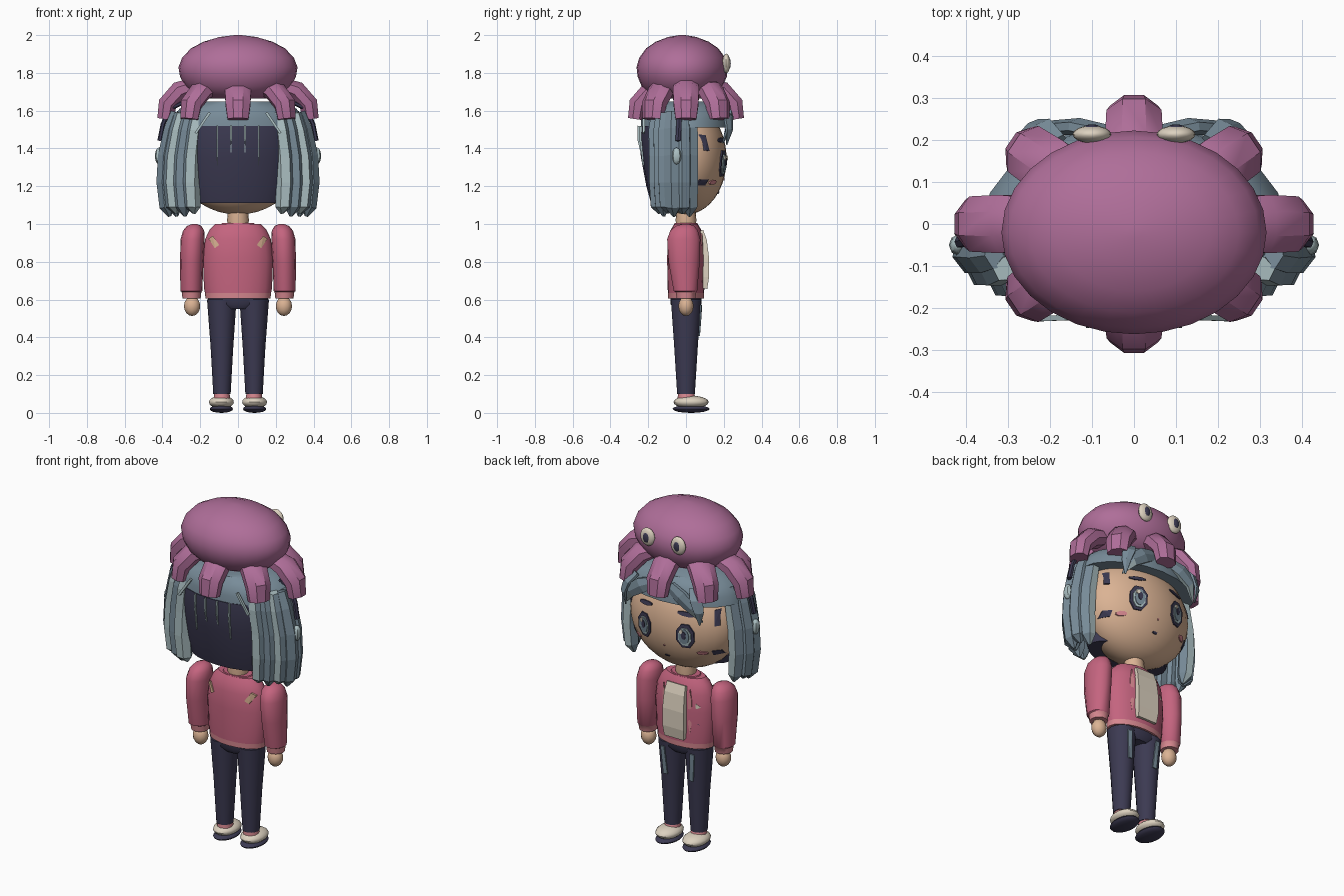
import bpy, bmesh
from math import sin, cos, pi, sqrt, radians
from mathutils import Vector

cube = bpy.data.objects.get("Cube")
if cube:
    bpy.data.objects.remove(cube, do_unlink=True)


def material(name, code):
    def lin(c):
        return c / 12.92 if c <= 0.04045 else ((c + 0.055) / 1.055) ** 2.4
    col = [lin(int(code[i:i + 2], 16) / 255) for i in (0, 2, 4)] + [1]
    m = bpy.data.materials.new(name)
    m.use_nodes = True
    m.diffuse_color = col
    m.node_tree.nodes["Principled BSDF"].inputs["Base Color"].default_value = col
    return m


PLUM = material("plum", "AF6E99")
HAIR = material("slate hair", "788C99")
PALE = material("pale hair", "ABBFC2")
NAVY = material("navy", "3C3A52")
RED = material("rose jacket", "C4647F")
PINK = material("soft pink", "D78890")
SKIN = material("skin", "DBB394")
CREAM = material("cream", "DDD2C0")


def finish(name, bm, mats, angle=40, rule=None):
    bmesh.ops.recalc_face_normals(bm, faces=bm.faces)
    if rule:
        for f in bm.faces:
            f.normal_update()
            f.material_index = rule(f)
    me = bpy.data.meshes.new(name)
    bm.to_mesh(me)
    bm.free()
    for m in mats:
        me.materials.append(m)
    ob = bpy.data.objects.new(name, me)
    bpy.context.collection.objects.link(ob)
    if angle:
        bpy.ops.object.select_all(action="DESELECT")
        ob.select_set(True)
        bpy.context.view_layer.objects.active = ob
        bpy.ops.object.shade_smooth_by_angle(angle=radians(angle))
    return ob


def skin_rings(bm, rings):
    loops = [[bm.verts.new(p) for p in r] for r in rings]
    n = len(loops[0])
    for a, b in zip(loops, loops[1:]):
        for i in range(n):
            j = (i + 1) % n
            bm.faces.new((a[i], a[j], b[j], b[i]))
    bm.faces.new(loops[0])
    bm.faces.new(loops[-1])


def ellipsoid(name, loc, size, mat, seg=20, rings=12):
    bm = bmesh.new()
    bmesh.ops.create_uvsphere(bm, u_segments=seg, v_segments=rings, radius=1)
    for v in bm.verts:
        v.co = Vector(a * b + c for a, b, c in zip(v.co, size, loc))
    return finish(name, bm, [mat])


def loft(name, rings, mats, sides=16, rule=None):
    """Stack of level ellipses given as (x, y, z, rx, ry)."""
    bm = bmesh.new()
    skin_rings(bm, [[(x + rx * cos(2 * pi * i / sides), y + ry * sin(2 * pi * i / sides), z)
                     for i in range(sides)] for x, y, z, rx, ry in rings])
    return finish(name, bm, mats, 40, rule)


def tube(name, pts, radii, side, mats, sides=6, angle=0, rule=None):
    """Tapered tube along a path; radii are (along side, across side)."""
    bm = bmesh.new()
    pts, side, rings = [Vector(p) for p in pts], Vector(side).normalized(), []
    for k, p in enumerate(pts):
        t = (pts[min(k + 1, len(pts) - 1)] - pts[max(k - 1, 0)]).normalized()
        n = side.cross(t).normalized()
        a, b = radii[k]
        rings.append([p + side * a * cos(2 * pi * (i + .5) / sides)
                      + n * b * sin(2 * pi * (i + .5) / sides) for i in range(sides)])
    skin_rings(bm, rings)
    return finish(name, bm, mats, angle, rule)


def patch(name, x, z, w, h, mat, surf, lift=0.005, tilt=0, sides=12):
    """Thin plate hugging a surface y = surf(x, z, lift)."""
    bm = bmesh.new()
    mid = bm.verts.new((x, surf(x, z, lift), z))
    rim, skirt = [], []
    for i in range(sides):
        a = 2 * pi * (i + .5) / sides
        u, v = w * cos(a), h * sin(a)
        px, pz = x + u * cos(tilt) - v * sin(tilt), z + u * sin(tilt) + v * cos(tilt)
        rim.append(bm.verts.new((px, surf(px, pz, lift), pz)))
        skirt.append(bm.verts.new((px, surf(px, pz, -0.003), pz)))
    for i in range(sides):
        j = (i + 1) % sides
        bm.faces.new((mid, rim[i], rim[j]))
        bm.faces.new((rim[i], skirt[i], skirt[j], rim[j]))
    return finish(name, bm, [mat], 0)


def face_y(x, z, lift):
    return 0.215 * sqrt(max(0, 1 - (x / .33) ** 2 - ((z - 1.345) / .295) ** 2)) + lift


def back_y(x, z, lift):
    return -0.094 * sqrt(max(0, 1 - (x / .178) ** 2)) - lift


def chest_y(x, z, lift):
    return -back_y(x, z, -lift) + 2 * lift


def leg_y(x, z, lift):
    t = (z - .1) / .5
    return (.048 + .034 * t) * sqrt(max(0, 1 - ((abs(x) - .086) / (.045 + .033 * t)) ** 2)) + lift


# Octopus hat: dome, eight bent tentacles, eyes
loft("hat_dome", [(0, -.02, z, .315 * s, .242 * s) for z, s in
     ((1.665, .55), (1.69, .74), (1.73, .89), (1.78, .975), (1.83, 1), (1.88, .94),
      (1.93, .79), (1.965, .58), (1.99, .31), (2, .06))], [PLUM], 28)
ends = [(.385, 0), (-.385, 0), (0, .265), (0, -.265)] + [(a * .258, b * .175) for a in (-1, 1) for b in (-1, 1)]
for i, (x, y) in enumerate(ends):
    d = Vector((x, y, 0))
    u = d.normalized()
    tube(f"tentacle_{i + 1}",
         [d - u * .16 + Vector((0, 0, 1.735)), d - u * .075 + Vector((0, 0, 1.705)),
          d - u * .012 + Vector((0, 0, 1.635)), d + Vector((0, 0, 1.555))],
         [(.066, .045), (.075, .056), (.071, .054), (.06, .046)], (-u.y, u.x, 0), [PLUM], 8, 35)

# Head, neck and cap of hair
ellipsoid("head", (0, 0, 1.345), (.33, .215, .295), SKIN, 32, 20)
loft("neck", [(0, 0, .97, .05, .05), (0, 0, 1.02, .058, .055), (0, 0, 1.09, .05, .05)], [SKIN])
loft("hair_cap", [(0, 0, 1.51, .36, .24), (0, 0, 1.56, .345, .237), (0, 0, 1.61, .31, .225),
                  (0, 0, 1.648, .22, .19)], [HAIR], 20)
loft("hair_back", [(0, -.06, 1.11, .25, .125), (0, -.06, 1.2, .28, .15), (0, -.06, 1.35, .30, .178),
                   (0, -.06, 1.45, .31, .19), (0, -.06, 1.52, .31, .183)], [NAVY], 20)

lock_spots = [(.34, .02), (.375, -.02), (.38, -.07), (.345, -.105), (.295, -.13), (.245, -.155)]
for s in (1, -1):
    side = "left" if s > 0 else "right"

    # Long side locks, some pale on their inner faces
    for i, (x, y) in enumerate(lock_spots):
        tip = 1.04 + .015 * (i % 2)
        tube(f"{side}_lock_{i + 1}",
             [(s * x * f, y * g, z) for f, g, z in ((.86, 1, 1.59), (.93, 1.05, 1.5), (1, 1, 1.36),
                                                  (1.02, 1, 1.22), (.99, .97, 1.09), (.95, .9, tip))],
             [(.04, .03), (.046, .04), (.05, .045), (.05, .045), (.045, .04), (.008, .008)],
             (-y, s * x, 0) if i < 3 else (s, -.5, 0), [HAIR, PALE], 6, 0,
             lambda f: int((i in (3, 5) and f.normal.x * s < .2 and f.normal.y < .2)
                           or (i == 0 and f.normal.y > .8)))

    # Swept fringe
    tube(f"{side}_fringe_large", [(s * .05, .215, 1.60), (s * .13, .232, 1.565), (s * .2, .228, 1.515),
                                  (s * .245, .195, 1.43)],
         [(.035, .018), (.048, .02), (.04, .018), (.004, .004)], (s * .6, 0, .8), [HAIR, PALE], 6, 0,
         lambda f: int(f.normal.z < -.4))
    tube(f"{side}_fringe_outer", [(s * .19, .19, 1.61), (s * .225, .225, 1.56), (s * .245, .23, 1.5), (s * .24, .215, 1.42)],
         [(.036, .014), (.04, .015), (.03, .012), (.004, .004)], (s, -.7, 0), [HAIR])

    # Fine strands at the back
    for j, (x, y, z) in enumerate(((.037, -.25, 1.38), (.11, -.239, 1.31))):
        tube(f"{side}_strand_{j + 1}", [(s * x, y, 1.52), (s * x, y - .002, 1.45), (s * x, y + .013, z)],
             [(.006, .008), (.006, .008), (.003, .006)], (1, 0, 0), [PALE], 4)
    tube(f"{side}_strand_slant", [(s * .15, -.222, 1.59), (s * .225, -.225, 1.48)], [(.009, .009)] * 2,
         (0, 1, 0), [PALE], 4)

    # Headband end and ear piece
    tube(f"{side}_headband", [(s * .3, -.035, 1.64), (s * .36, -.035, 1.61), (s * .397, -.037, 1.53),
                              (s * .415, -.042, 1.44)],
         [(.016, .012)] * 4, (0, 1, 0), [NAVY], 6)
    ellipsoid(f"{side}_ear_piece", (s * .418, -.05, 1.36), (.022, .025, .045), PALE, 8, 6)

    # Hat eyes
    ellipsoid(f"{side}_hat_eye", (s * .1, .213, 1.85), (.046, .021, .052), CREAM, 16, 10)
    ellipsoid(f"{side}_hat_pupil", (s * .1, .228, 1.85), (.021, .009, .029), NAVY, 12, 8)

    # Painted face
    patch(f"{side}_eye_outline", s * .132, 1.32, .052, .075, NAVY, face_y, .007, 0, 8)
    patch(f"{side}_eye_white", s * .132, 1.317, .037, .056, PALE, face_y, .010, 0, 8)
    patch(f"{side}_iris", s * .13, 1.32, .028, .045, HAIR, face_y, .013)
    patch(f"{side}_pupil", s * .13, 1.328, .013, .022, NAVY, face_y, .016)
    patch(f"{side}_eye_glint", s * .13 + .014, 1.35, .010, .013, CREAM, face_y, .018, 0, 6)
    patch(f"{side}_brow", s * .13, 1.445, .05, .012, NAVY, face_y, .006, -s * .1, 8)
    patch(f"{side}_blush", s * .207, 1.22, .026, .013, PINK, face_y, .006, 0, 8)
    patch(f"{side}_temple_hair", s * .275, 1.43, .014, .06, NAVY, face_y, .007, s * .15, 4)
    patch(f"{side}_cheek_hair", s * .268, 1.22, .024, .022, NAVY, face_y, .007, 0, 4)

    # Arms with cuffs and hands
    loft(f"{side}_sleeve", [(s * x, y, z, rx, ry) for x, y, z, rx, ry in
         ((.246, 0, .605, .048, .05), (.246, 0, .64, .052, .056), (.247, -.003, .645, .058, .064),
          (.245, -.01, .8, .062, .085), (.24, -.012, .92, .064, .09), (.235, -.01, .965, .056, .075),
          (.232, -.005, .99, .038, .05), (.23, 0, 1.0, .012, .016))],
         [RED, PINK], 14, lambda f: int(f.calc_center_median().z < .635))
    ellipsoid(f"{side}_hand", (s * .243, 0, .565), (.043, .04, .052), SKIN, 12, 8)

    # Legs and shoes
    loft(f"{side}_leg", [(s * .085, 0, .1, .046, .048), (s * .085, 0, .35, .06, .064),
                         (s * .086, 0, .6, .078, .082)], [NAVY], 14)
    loft(f"{side}_ankle", [(s * .085, .005, .07, .045, .05), (s * .085, 0, .105, .04, .042)], [PINK], 12)
    ellipsoid(f"{side}_shoe", (s * .088, .027, .057), (.067, .093, .034), CREAM, 18, 10)
    ellipsoid(f"{side}_sole", (s * .088, .027, .021), (.063, .098, .021), NAVY, 18, 8)
    patch(f"{side}_trouser_mark", s * .09, .49, .018, .115, HAIR, leg_y, .006, s * -.08, 4)

    # Jacket marks front and back
    patch(f"{side}_back_mark", s * .128, .905, .02, .042, SKIN, back_y, .007, s * -.6, 4)
    patch(f"{side}_lapel", s * .085, .82, .012, .13, PINK, chest_y, .004, 0, 6)

patch("chest_badge", -.125, .85, .018, .024, CREAM, chest_y, .004, 0, 3)
patch("pocket_slit", -.13, .75, .025, .006, NAVY, chest_y, .004, .6, 4)
patch("mouth", 0, 1.165, .016, .006, NAVY, face_y, .005, 0, 6)
patch("nose", 0, 1.235, .005, .005, PINK, face_y, .005, 0, 6)

# Torso with hem, shirt front, collar and hips
loft("jacket", [(0, 0, .605, .172, .095), (0, 0, .635, .175, .096), (0, 0, .66, .18, .097), (0, 0, .82, .186, .1),
                (0, 0, .92, .174, .095), (0, 0, .97, .15, .08), (0, 0, 1.0, .12, .062)],
     [RED, PINK], 20, lambda f: int(f.calc_center_median().z < .63))
tube("shirt_front", [(0, .088, .66), (0, .096, .72), (0, .096, .82), (0, .085, .91), (0, .068, .96)],
     [(.088, .035), (.096, .037), (.096, .037), (.092, .036), (.085, .035)], (1, 0, 0), [CREAM], 4)
loft("collar", [(0, 0, .985, .1, .068), (0, 0, 1.005, .085, .06)], [RED], 16)
loft("hips", [(0, 0, .55, .1, .065), (0, 0, .575, .155, .082), (0, 0, .615, .16, .084)], [NAVY], 18)
